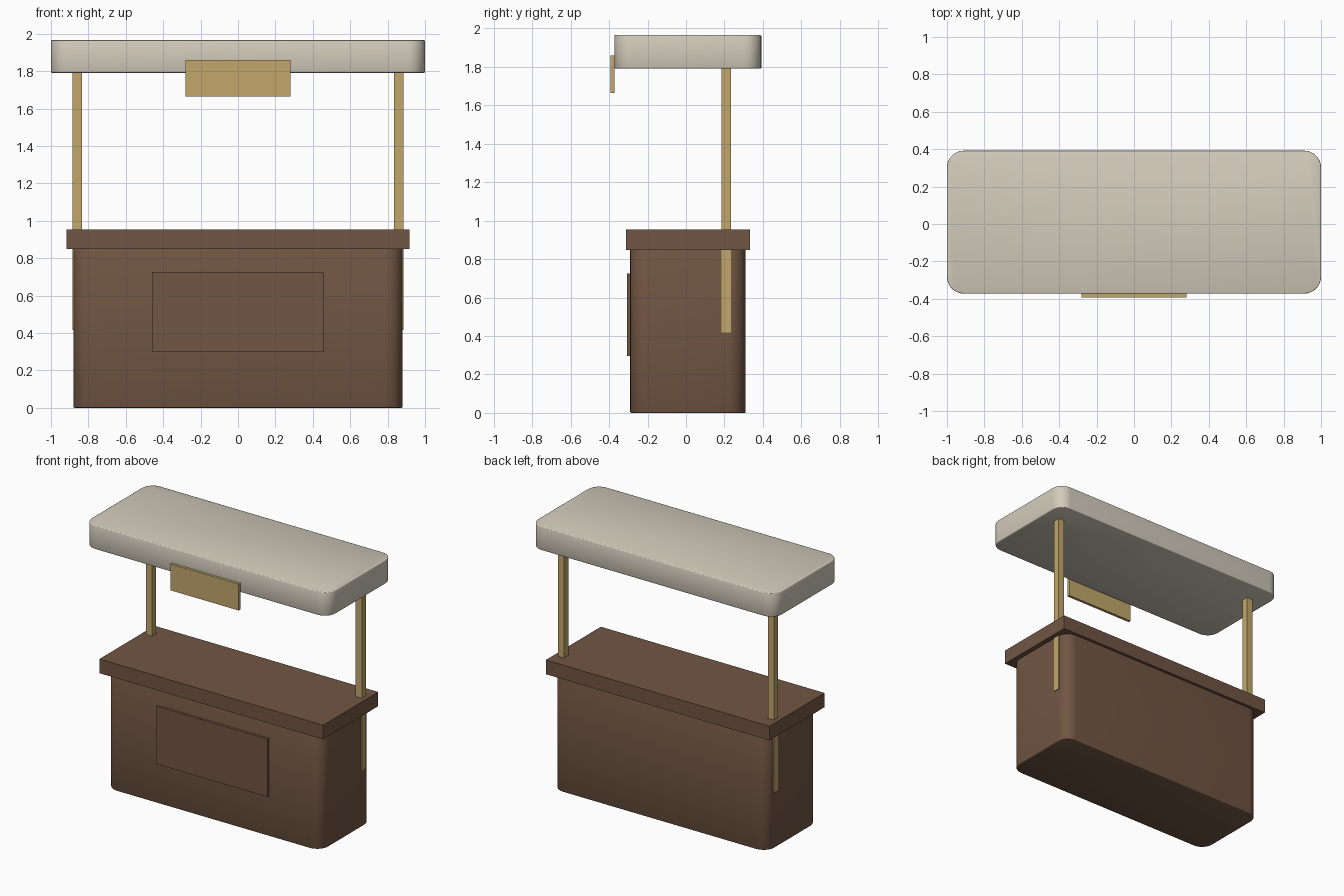
import bpy, bmesh, math

if "Cube" in bpy.data.objects:
    bpy.data.objects.remove(bpy.data.objects["Cube"])

def material(name, rgb):
    m = bpy.data.materials.new(name)
    m.diffuse_color = (*rgb, 1)
    m.use_nodes = True
    m.node_tree.nodes["Principled BSDF"].inputs["Base Color"].default_value = m.diffuse_color
    return m

brown = material("brown_wood", (0.165, 0.092, 0.056))
gold = material("pale_gold", (0.54, 0.39, 0.15))
cream = material("cream_canopy", (0.65, 0.60, 0.50))

def box(name, mat, x, y, z, corner=0.0, soft=0.0):
    """Box from (min, max) ranges; corner rounds upright edges, soft eases the rims."""
    bm = bmesh.new()
    bmesh.ops.create_cube(bm, size=1)
    for v in bm.verts:
        for i, (lo, hi) in enumerate((x, y, z)):
            v.co[i] = hi if v.co[i] > 0 else lo
    if corner:
        upright = [e for e in bm.edges
                   if abs(e.verts[0].co.z - e.verts[1].co.z) > 1e-4]
        bmesh.ops.bevel(bm, geom=upright, offset=corner, segments=8,
                        profile=0.5, affect='EDGES')
    if soft:
        rims = [e for e in bm.edges
                if abs(e.verts[0].co.z - e.verts[1].co.z) < 1e-4]
        bmesh.ops.bevel(bm, geom=rims, offset=soft, segments=2,
                        profile=0.5, affect='EDGES')
    bmesh.ops.recalc_face_normals(bm, faces=bm.faces[:])
    me = bpy.data.meshes.new(name)
    bm.to_mesh(me)
    bm.free()
    me.materials.append(mat)
    ob = bpy.data.objects.new(name, me)
    bpy.context.collection.objects.link(ob)
    if corner:
        bpy.ops.object.select_all(action='DESELECT')
        ob.select_set(True)
        bpy.context.view_layer.objects.active = ob
        bpy.ops.object.shade_smooth_by_angle(angle=math.radians(50))
    return ob

# counter
box("counter_body", brown, (-0.88, 0.88), (-0.29, 0.31), (0, 0.86), 0.09, 0.005)
box("counter_top", brown, (-0.917, 0.917), (-0.313, 0.332), (0.848, 0.953))
box("front_panel", brown, (-0.458, 0.458), (-0.308, -0.28), (0.297, 0.725))

# canopy posts
for side, s in (("left", -1), ("right", 1)):
    cx = 0.86 * s
    box(side + "_post", gold, (cx - 0.025, cx + 0.025), (0.185, 0.235), (0.417, 1.80))

# canopy with hanging sign board
box("canopy", cream, (-1, 1), (-0.372, 0.392), (1.791, 1.965), 0.09, 0.005)
box("sign_board", gold, (-0.28, 0.28), (-0.392, -0.371), (1.663, 1.858))
